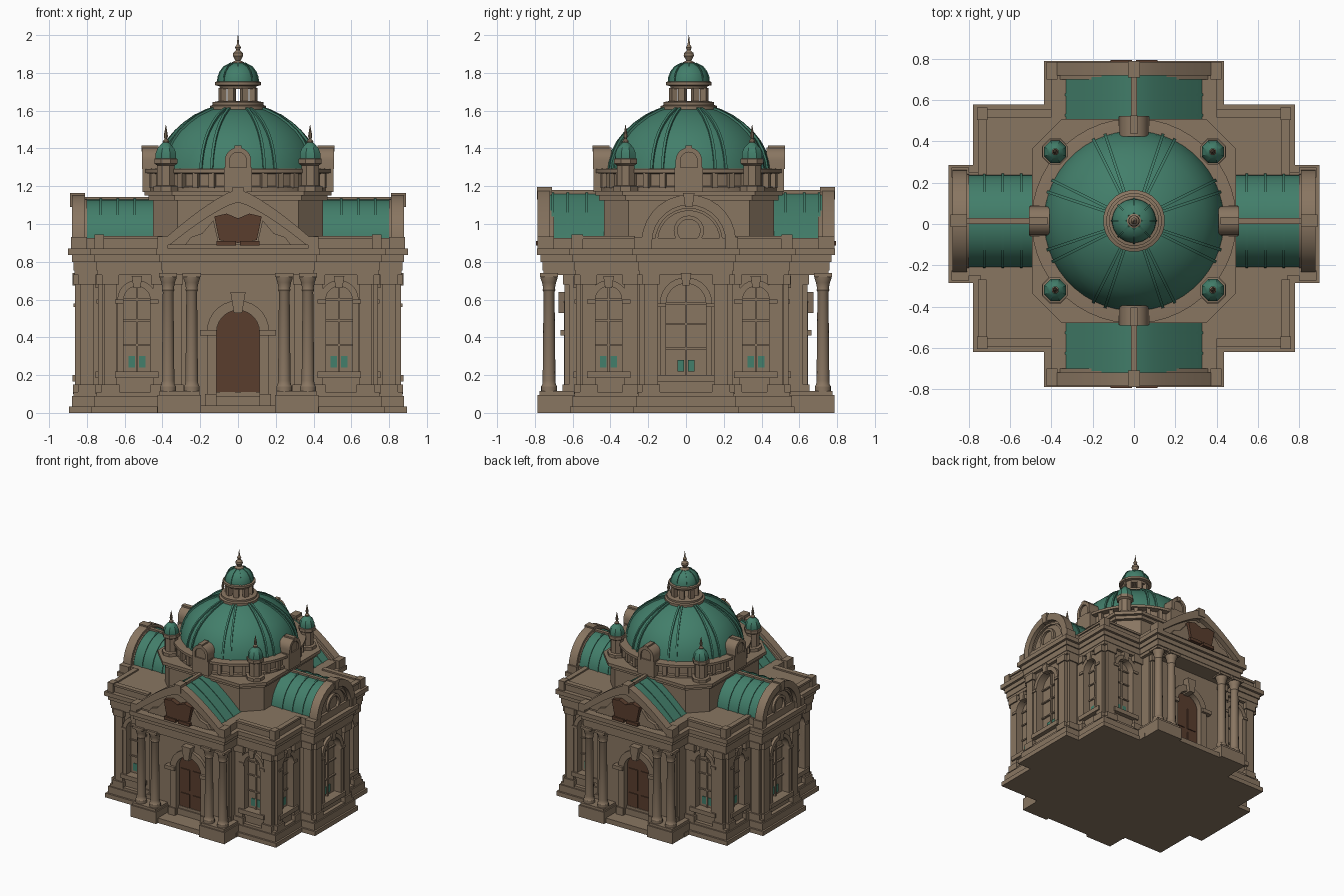
import bpy, bmesh, math
from mathutils import Matrix

if "Cube" in bpy.data.objects:
    bpy.data.objects.remove(bpy.data.objects["Cube"])

T = Matrix.Translation


def mat(name, col):
    m = bpy.data.materials.new(name)
    m.diffuse_color = (*col, 1)
    m.use_nodes = True
    m.node_tree.nodes["Principled BSDF"].inputs["Base Color"].default_value = m.diffuse_color
    return m


STONE = mat("stone", (0.25, 0.18, 0.12))
GREEN = mat("copper_green", (0.055, 0.21, 0.145))
BROWN = mat("dark_wood", (0.10, 0.047, 0.027))
CY = 0.015                                   # dome axis offset
AXIS = T((0, CY, 0))


def rz(deg):
    return Matrix.Rotation(math.radians(deg), 4, 'Z')


def finish(bm, name, material):
    bmesh.ops.recalc_face_normals(bm, faces=bm.faces)
    me = bpy.data.meshes.new(name)
    bm.to_mesh(me)
    bm.free()
    me.materials.append(material)
    ob = bpy.data.objects.new(name, me)
    bpy.context.collection.objects.link(ob)
    return ob


def prism(bm, pts, d0, d1, M=Matrix()):
    """Extrude a (u, z) outline from depth d0 to d1 outward from a facade."""
    a, b = [[bm.verts.new(M @ T((u, -d, z)).translation) for u, z in pts] for d in (d0, d1)]
    bm.faces.new(a)
    bm.faces.new(b)
    for i in range(len(a)):
        j = (i + 1) % len(a)
        bm.faces.new((a[i], a[j], b[j], b[i]))


def box(bm, u0, u1, d0, d1, z0, z1, M=Matrix()):
    prism(bm, [(u0, z0), (u1, z0), (u1, z1), (u0, z1)], d0, d1, M)


def band(bm, outer, inner, d0, d1, M=Matrix()):
    """Solid strip between two open (u, z) curves."""
    rows = [[bm.verts.new(M @ T((p[0], -d, p[1])).translation) for p, d in
             ((o, d0), (o, d1), (i, d1), (i, d0))] for o, i in zip(outer, inner)]
    for r, s in zip(rows, rows[1:]):
        for k in range(4):
            bm.faces.new((r[k], r[(k + 1) % 4], s[(k + 1) % 4], s[k]))
    bm.faces.new(rows[0])
    bm.faces.new(rows[-1])


def slab(bm, pts, z0, z1):
    a, b = [[bm.verts.new((x, y, z)) for x, y in pts] for z in (z0, z1)]
    bm.faces.new(a)
    bm.faces.new(b)
    for i in range(len(a)):
        j = (i + 1) % len(a)
        bm.faces.new((a[i], a[j], b[j], b[i]))


def lathe(bm, prof, loc=(0, 0, 0), seg=16):
    rings = [[bm.verts.new((loc[0] + r * math.cos(2 * math.pi * (k + .5) / seg),
                            loc[1] + r * math.sin(2 * math.pi * (k + .5) / seg), loc[2] + z))
              for k in range(seg)] for r, z in prof]
    for a, b in zip(rings, rings[1:]):
        for k in range(seg):
            bm.faces.new((a[k], a[(k + 1) % seg], b[(k + 1) % seg], b[k]))
    bm.faces.new(rings[0])
    bm.faces.new(rings[-1])


def arch(hw, z0, spring, u=0, n=14):
    arc = [(u + hw * math.cos(math.pi * i / n), spring + hw * math.sin(math.pi * i / n)) for i in range(n + 1)]
    return [(u + hw, z0)] + arc + [(u - hw, z0)]


def gable(hw, h, z0=0.89, n=16):
    us = [hw * (1 - 2 * i / n) for i in range(n + 1)]
    return [(u, z0 + h * (1 - (abs(u) / hw) ** 1.3)) for u in us]


def footprint(o, yd):
    """Cross plan with filled corners, grown outward by o."""
    q = [(.84, .225, 0), (.72, .225, 0), (.72, .54, -.02), (.375, .54, -.02), (.375, yd, 0)]
    g = [(x + o, y + o, c) for x, y, c in q]
    pts = [(x, y + c) for x, y, c in g] + [(-x, y + c) for x, y, c in g[::-1]]
    return pts + [(-x, -y + c) for x, y, c in g] + [(x, -y + c) for x, y, c in g[::-1]]


ENDS = [rz(0), rz(180)]                      # portico faces
SIDES = [rz(90), rz(-90)]                    # side arm faces
SH = T((0, -.02, 0))
CORNERS = [(SH @ m, .54, .535) for m in ENDS] + [(SH @ m, .72, .39) for m in SIDES]

# Walls with window and door recesses
bm = bmesh.new()
slab(bm, footprint(0, .62), .09, .75)
walls = finish(bm, "walls", STONE)
bm = bmesh.new()
for M, d, c in CORNERS:
    for s in (-1, 1):
        prism(bm, arch(.07, .22, .60, s * c), d - .035, d + .1, M)
for M in SIDES:
    prism(bm, arch(.105, .2, .58), .80, .94, M)
for M in ENDS:
    prism(bm, arch(.115, .04, .43), .585, .7, M)
cutter = finish(bm, "opening_cutter", STONE)
cutter.hide_render = True
mod = walls.modifiers.new("openings", 'BOOLEAN')
mod.operation, mod.solver, mod.object = 'DIFFERENCE', 'EXACT', cutter
bpy.context.view_layer.objects.active = walls
bpy.ops.object.modifier_apply(modifier="openings")
bpy.data.objects.remove(cutter)

# Plinth and portico pedestals
bm = bmesh.new()
slab(bm, footprint(.04, .58), 0, .09)
slab(bm, footprint(.055, .58), 0, .035)
slab(bm, footprint(.03, .58), .09, .11)
for M in ENDS:
    box(bm, -.2, .2, .5, .76, 0, .04, M)
    for s in (-1, 1):
        box(bm, s * .195, s * .425, .5, .785, 0, .095, M)
        box(bm, s * .205, s * .415, .5, .775, .095, .115, M)
finish(bm, "plinth", STONE)

# Entablature, cornice and attic
bm = bmesh.new()
for o, z0, z1 in ((.025, .73, .755), (.03, .755, .80), (.04, .80, .835), (.06, .835, .87)):
    slab(bm, footprint(o, .73), z0, z1)
slab(bm, footprint(.025, .70), .87, .925)
finish(bm, "entablature", STONE)
bm = bmesh.new()
for sx in (-1, 1):
    for sy in (-1, 1):
        cx, cy = sx * .735, sy * .555 - .02
        box(bm, cx - .025, cx + .025, -cy - .03, -cy + .03, .87, .945)
        box(bm, cx - .02, cx + .02, -cy, -(sy * .25 - .02), .92, .937)
        box(bm, sx * .40, cx, -cy - .02, -cy + .02, .92, .937)
finish(bm, "corner_parapets", STONE)

# Pilasters
bm = bmesh.new()


def pilaster(u, d, M, w=.035):
    box(bm, u - w, u + w, d - .02, d + .022, .1, .74, M)
    box(bm, u - w - .012, u + w + .012, d - .02, d + .034, .1, .15, M)
    box(bm, u - w - .01, u + w + .01, d - .02, d + .032, .68, .735, M)


for s in (-1, 1):
    for M in SIDES:
        pilaster(s * .185, .84, M)
    for M, d, c in CORNERS:
        for u in ((.675, .415) if d < .6 else (.495, .27)):
            pilaster(s * u, d, M)
    for M in ENDS:
        pilaster(s * .80, .225, M)
        pilaster(s * .33, .62, M, .03)
finish(bm, "pilasters", STONE)

# Paired portico columns
bm = bmesh.new()
PROF = [(.043, .115), (.043, .14), (.036, .15), (.034, .17), (.029, .64), (.034, .65), (.031, .66),
        (.037, .69), (.046, .715), (.046, .74)]
for sy in (-1, 1):
    for x in (-.37, -.245, .245, .37):
        lathe(bm, PROF, (x, sy * .725, 0), 14)
        box(bm, x - .048, x + .048, sy * .677, sy * .773, .72, .74)
finish(bm, "columns", STONE)

# Window frames, keystones, sills, mullions
bm = bmesh.new()
pane = bmesh.new()


def window(u, d, hw, z0, spring, M):
    band(bm, arch(hw + .033, z0, spring, u), arch(hw, z0, spring, u), d - .02, d + .022, M)
    box(bm, u - hw - .045, u + hw + .045, d - .02, d + .035, z0 - .035, z0, M)
    t = spring + hw
    prism(bm, [(u - .018, t - .01), (u + .018, t - .01), (u + .028, t + .055), (u - .028, t + .055)], d - .01, d + .035, M)
    box(bm, u - .006, u + .006, d - .04, d - .024, z0, t, M)
    for z in (z0 + .14, z0 + .27, spring):
        box(bm, u - hw, u + hw, d - .04, d - .026, z - .005, z + .005, M)
    for s in (-1, 1):
        box(bm, u + s * hw, u + s * (hw + .045), d - .02, d + .03, spring - .02, spring, M)
        box(pane, u + s * .01, u + s * .045, d - .04, d - .03, z0 + .02, z0 + .08, M)


for M, d, c in CORNERS:
    for s in (-1, 1):
        window(s * c, d, .07, .22, .60, M)
for M in SIDES:
    window(0, .84, .105, .2, .58, M)
finish(bm, "window_frames", STONE)
finish(pane, "green_panes", GREEN)

# Doors and surrounds
door, bm = bmesh.new(), bmesh.new()
for M in ENDS:
    prism(door, arch(.115, .045, .43), .57, .60, M)
    for s in (-1, 1):
        for z0, z1 in ((.08, .22), (.25, .42)):
            box(door, s * .015, s * .095, .59, .607, z0, z1, M)
        box(bm, s * .115, s * .2, .6, .665, .41, .44, M)
        box(bm, s * .115, s * .175, .6, .655, .04, .1, M)
    band(bm, arch(.165, .045, .43), arch(.113, .045, .43), .60, .645, M)
    prism(bm, [(-.022, .53), (.022, .53), (.04, .64), (-.04, .64)], .60, .675, M)
finish(door, "doors", BROWN)
finish(bm, "door_surrounds", STONE)

# Portico gables with open book relief
bm, book = bmesh.new(), bmesh.new()
for M in ENDS:
    prism(bm, gable(.40, .26), .70, .745, M)
    band(bm, gable(.425, .295), gable(.36, .225), .72, .785, M)
    box(bm, -.03, .03, .71, .79, 1.13, 1.195, M)
    for s in (-1, 1):
        prism(bm, [(s * .10, .89), (s * .28, .89), (s * .25, .93), (s * .19, .95), (s * .13, 1.02)], .73, .77, M)
        box(bm, s * .37, s * .425, .70, .785, .87, .935, M)
        prism(book, [(0, .90), (s * .10, .915), (s * .125, 1.04), (s * .06, 1.055), (0, 1.03)], .73, .785, M)
        box(book, s * .01, s * .115, .73, .795, .885, .91, M)
finish(bm, "portico_gables", STONE)
finish(book, "open_book", BROWN)

# Side gables with round ornament
bm = bmesh.new()
for M, c in zip(SIDES, (CY, -CY)):
    prism(bm, arch(.23, .87, .905, c), .80, .845, M)
    band(bm, arch(.25, .87, .905, c), arch(.195, .87, .905, c), .81, .88, M)
    band(bm, arch(.18, .87, .905, c), arch(.165, .87, .905, c), .84, .86, M)
    ring = [[(c + r * math.cos(a * math.pi / 10), .965 + r * math.sin(a * math.pi / 10)) for a in range(21)] for r in (.08, .06)]
    band(bm, ring[0], ring[1], .84, .865, M)
    prism(bm, [(c - .02, 1.09), (c + .02, 1.09), (c + .03, 1.165), (c - .03, 1.165)], .81, .89, M)
    for s in (-1, 1):
        box(bm, s * .225, s * .275, .80, .885, .87, .93, M)
finish(bm, "side_gables", STONE)

# Copper vault roofs, seams and stone ridges
bm, ridge = bmesh.new(), bmesh.new()
for M in ENDS:
    prism(bm, gable(.355, .265, .90), .36, .73, M)
    for d in (.52, .62, .70):
        band(bm, gable(.36, .272, .90), gable(.34, .25, .90), d, d + .012, M)
    box(ridge, -.014, .014, .40, .75, 1.1, 1.18, M)
for M, c in zip(SIDES, (CY, -CY)):
    prism(bm, arch(.225, .88, .905, c), .36, .815, M)
    for d in (.54, .63, .72):
        band(bm, arch(.231, .88, .905, c), arch(.21, .88, .905, c), d, d + .012, M)
    box(ridge, c - .014, c + .014, .40, .83, 1.08, 1.143, M)
finish(bm, "vault_roofs", GREEN)
finish(ridge, "roof_ridges", STONE)

# Chamfered dome base
bm = bmesh.new()
for a, b, z0, z1 in ((.45, .32, .87, 1.13), (.475, .335, 1.125, 1.15), (.495, .35, 1.15, 1.175)):
    slab(bm, [(x, y + CY) for x, y in ((a, -b), (a, b), (b, a), (-b, a), (-a, b), (-a, -b), (-b, -a), (b, -a))], z0, z1)
finish(bm, "dome_base", STONE)

# Round drum with posts and arched dormers
bm = bmesh.new()
lathe(bm, [(.47, 1.17), (.47, 1.195), (.455, 1.2), (.455, 1.265), (.497, 1.27), (.497, 1.29), (.44, 1.295)], (0, CY, 0), 48)
for k in range(32):
    box(bm, -.015, .015, .45, .485, 1.19, 1.275, AXIS @ rz(k * 11.25 + 5.6))
for k in range(4):
    M = AXIS @ rz(90 * k)
    prism(bm, arch(.055, 1.17, 1.33), .40, .495, M)
    band(bm, arch(.07, 1.29, 1.335), arch(.045, 1.29, 1.335), .41, .508, M)
    box(bm, -.075, .075, .42, .505, 1.17, 1.30, M)
    box(bm, -.018, .018, .42, .51, 1.385, 1.415, M)
finish(bm, "drum", STONE)

# Main dome and paired ribs
DOME = [(.437, 1.285), (.43, 1.33), (.412, 1.385), (.383, 1.44), (.345, 1.487), (.295, 1.53), (.235, 1.57), (.17, 1.6), (.12, 1.615)]
bm = bmesh.new()
lathe(bm, DOME, (0, CY, 0), 48)
for k in range(8):
    for s in (-4, 4):
        band(bm, [(r + .008, z + .008) for r, z in DOME], [(r - .015, z - .015) for r, z in DOME],
             -.007, .007, AXIS @ rz(22.5 + 45 * k + s))
finish(bm, "main_dome", GREEN)

# Lantern
bm = bmesh.new()
lathe(bm, [(.15, 1.6), (.15, 1.625), (.135, 1.63), (.135, 1.645), (.11, 1.65)], (0, CY, 0), 24)
lathe(bm, [(.095, 1.715), (.1, 1.73), (.122, 1.735), (.122, 1.752), (.1, 1.757)], (0, CY, 0), 24)
for k in range(8):
    box(bm, -.018, .018, .072, .105, 1.645, 1.72, AXIS @ rz(22.5 + 45 * k))
lathe(bm, [(.035, 1.84), (.035, 1.855), (.014, 1.865), (.028, 1.89), (.026, 1.905), (.01, 1.92), (.016, 1.935),
           (.007, 1.95), (.001, 2.0)], (0, CY, 0), 12)
finish(bm, "lantern", STONE)
CAP = [(.107, 1.752), (.105, 1.775), (.094, 1.805), (.073, 1.832), (.035, 1.852)]
bm = bmesh.new()
lathe(bm, CAP, (0, CY, 0), 24)
for k in range(8):
    band(bm, [(r + .004, z + .003) for r, z in CAP], [(r - .01, z - .01) for r, z in CAP], -.004, .004, AXIS @ rz(45 * k))
finish(bm, "lantern_dome", GREEN)

# Corner turrets
bm, cap = bmesh.new(), bmesh.new()
for sx in (-1, 1):
    for sy in (-1, 1):
        p = (sx * .382, CY + sy * .335, 0)
        lathe(bm, [(.07, 1.16), (.07, 1.2), (.05, 1.205), (.05, 1.31), (.066, 1.32), (.066, 1.345), (.05, 1.35)], p, 8)
        lathe(bm, [(.016, 1.42), (.018, 1.44), (.007, 1.45), (.012, 1.465), (.001, 1.525)], p, 8)
        lathe(cap, [(.058, 1.345), (.058, 1.375), (.048, 1.4), (.03, 1.42), (.012, 1.435)], p, 8)
finish(bm, "turrets", STONE)
finish(cap, "turret_domes", GREEN)

# Smooth rounded surfaces, keep sharp edges
bpy.ops.object.select_all(action='SELECT')
bpy.ops.object.shade_smooth_by_angle(angle=math.radians(30))
